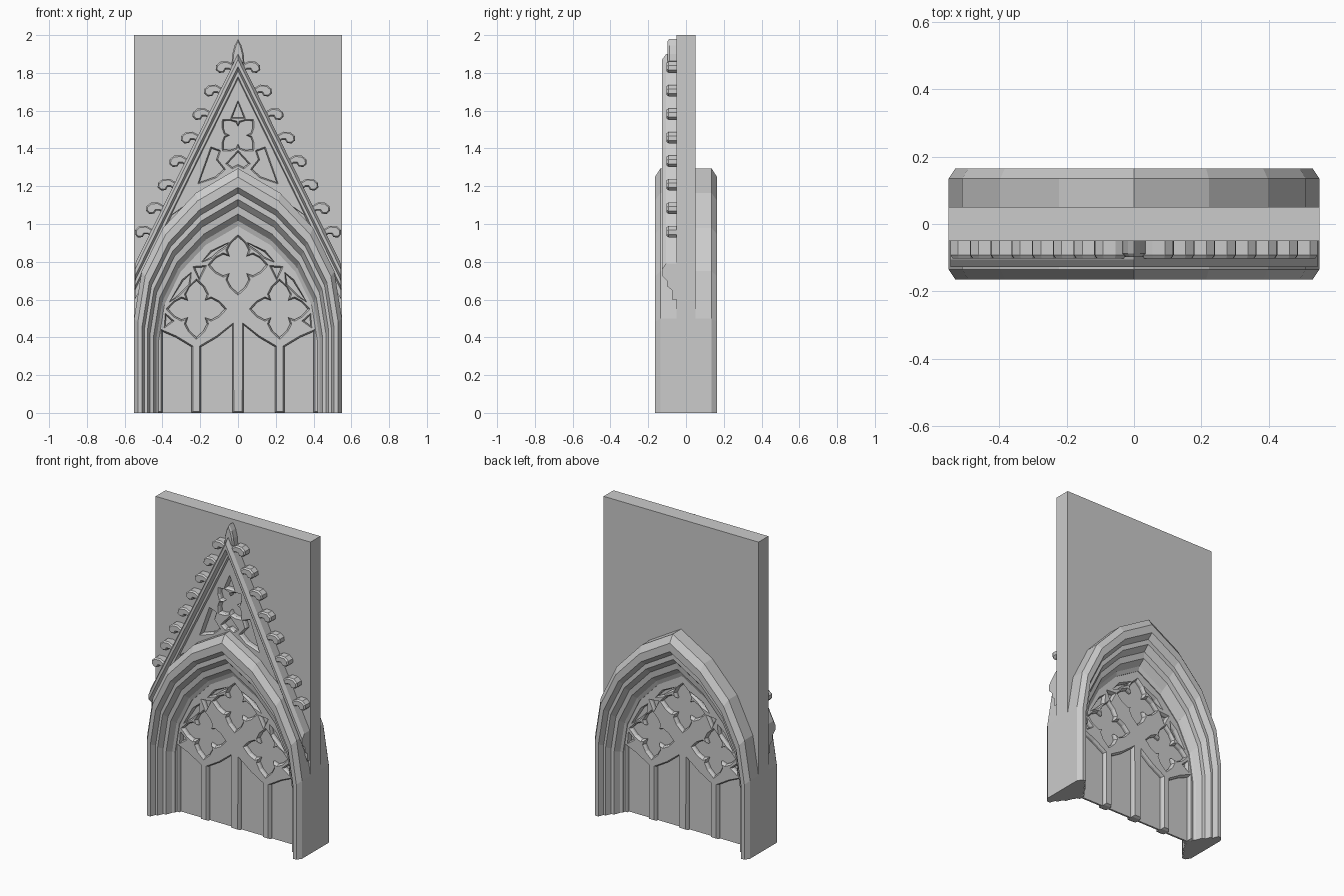
import bpy, bmesh
from mathutils import Vector

if "Cube" in bpy.data.objects:
    bpy.data.objects.remove(bpy.data.objects["Cube"])


def finish(name, bm):
    bmesh.ops.recalc_face_normals(bm, faces=bm.faces[:])
    me = bpy.data.meshes.new(name)
    bm.to_mesh(me)
    bm.free()
    ob = bpy.data.objects.new(name, me)
    bpy.context.collection.objects.link(ob)
    return ob


def area(p):
    return sum(a[0] * b[1] - b[0] * a[1] for a, b in zip(p, p[1:] + p[:1]))


def inset(p, e):
    """Move a loop towards its left-hand (solid) side with limited mitres."""
    out = []
    for i in range(len(p)):
        a, b, c = (Vector(p[j % len(p)]) for j in (i - 1, i, i + 1))
        d1, d2 = (b - a).normalized(), (c - b).normalized()
        n1, n2 = Vector((-d1.y, d1.x)), Vector((-d2.y, d2.x))
        q = b + (n1 + n2) * (e / max(0.5, 1 + n1.dot(n2)))
        out.append((q.x, q.y))
    return out


def plate(name, outer, holes, front, back, e=0.0, d=0.0, both=False):
    """Flat XZ plate with holes; chamfer e wide, d deep on the front (and back)."""
    bm = bmesh.new()
    front_edges, back_edges = [], []
    for k, loop in enumerate([outer] + holes):
        if (area(loop) > 0) != (k == 0):
            loop = loop[::-1]
        small = inset(loop, e) if e else loop
        layers = [(loop, front + d)]
        if e:
            layers.insert(0, (small, front))
        layers.append((loop, back - d if both else back))
        if e and both:
            layers.append((small, back))
        rings = [[bm.verts.new((x, y, z)) for x, z in pts] for pts, y in layers]
        n = len(loop)
        for r, s in zip(rings, rings[1:]):
            for i in range(n):
                j = (i + 1) % n
                bm.faces.new((r[i], r[j], s[j], s[i]))
        for ring, store in ((rings[0], front_edges), (rings[-1], back_edges)):
            store += [bm.edges.get((ring[i], ring[(i + 1) % n])) for i in range(n)]
    for edges, ny in ((front_edges, -1), (back_edges, 1)):
        bmesh.ops.triangle_fill(bm, use_beauty=True, edges=edges, normal=(0, ny, 0))
    return finish(name, bm)


def sweep(name, rails):
    """Closed profile: each rail is the path of one profile point."""
    bm = bmesh.new()
    v = [[bm.verts.new(p) for p in rail] for rail in rails]
    for a, b in zip(v, v[1:] + v[:1]):
        for i in range(len(a) - 1):
            bm.faces.new((a[i], a[i + 1], b[i + 1], b[i]))
    bm.faces.new([r[0] for r in v])
    bm.faces.new([r[-1] for r in v])
    return finish(name, bm)


def mirror(p, s=-1):
    return [(s * x, z) for x, z in p]


def arch(w):
    """Pointed arch line with half width w, right foot to left foot."""
    half = [(.55, 0), (.55, .5), (.51, .75), (.397, .98), (.222, 1.165)]
    pts = half + [(0, 1.295)] + mirror(half)[::-1]
    return [(x * w / .55, z * w / .55) for x, z in pts]


def quatrefoil(cx, cz, s, diagonal=False):
    lobe = [(.078, -.056), (.115, -.037), (.15, 0), (.115, .037), (.078, .056), (.045, .045)]
    pts = []
    for q in range(4):
        for x, z in lobe:
            for _ in range(q):
                x, z = -z, x
            if diagonal:
                x, z = (x - z) * .7071, (x + z) * .7071
            pts.append((cx + x * s, cz + z * s))
    return pts


# wall with arched opening
plate("wall", [(-.55, 0), (-.55, 2), (.55, 2), (.55, 0)] + arch(.49), [], -.05, .05)

# stepped arch moulding, the same on both faces
steps = [(.55, .135), (.53, .165), (.507, .165), (.494, .13), (.48, .13),
         (.465, .095), (.447, .09), (.432, .05), (.42, .04)]
profile = [(w, -y) for w, y in steps] + [(w, y) for w, y in reversed(steps)]
sweep("arch_moulding", [[(x, y, z) for x, z in arch(w)] for w, y in profile])

# glazing behind the tracery
plate("window_pane", arch(.43), [], -.006, .006)

# window tracery: mullions, lancet heads and pierced spandrels
lights = [(-.40, 0), (-.40, .43), (-.33, .40), (-.247, .35), (-.247, 0),
          (-.195, 0), (-.195, .35), (-.11, .40), (-.03, .465), (-.03, 0)]
spandrels = [
    [(-.385, .46), (-.35, .487), (-.38, .515)],
    [(-.36, .59), (-.315, .625), (-.26, .68), (-.252, .735), (-.29, .70)],
    [(-.228, .768), (-.178, .772), (-.205, .715)],
    [(-.19, .80), (-.14, .825), (-.105, .857), (-.062, .885), (-.055, .897), (-.14, .852)],
]
holes = [quatrefoil(0, .783, 1), quatrefoil(-.22, .55, 1), quatrefoil(.22, .55, 1)]
holes += spandrels + [mirror(s) for s in spandrels]
plate("window_tracery", arch(.44) + lights + mirror(lights)[::-1], holes,
      -.035, .035, .008, .015, True)

# gable rails above the arch
rail = [(0, -.045), (0, -.105), (.03, -.127), (.065, -.127), (.09, -.1),
        (.12, -.1), (.14, -.075), (.19, -.075), (.19, -.045)]
sweep("gable_rails", [[(-.545, y, .79 - s), (0, y, 1.9 - s), (.545, y, .79 - s)]
                      for s, y in rail])

# pierced gable panel
side = [(-.205, 1.22), (-.14, 1.40), (-.10, 1.385), (-.115, 1.34), (-.075, 1.29), (-.12, 1.25)]
plate("gable_tracery", [(0, 1.78), (.36, 1.04), (.2, 1.15), (0, 1.25), (-.2, 1.15), (-.36, 1.04)],
      [[(0, 1.645), (-.03, 1.565), (.03, 1.565)], quatrefoil(0, 1.47, .72, True),
       [(0, 1.38), (-.055, 1.32), (-.03, 1.30), (0, 1.315), (.03, 1.30), (.055, 1.32)],
       side, mirror(side)], -.085, -.045, .007, .012)

# crockets climbing both gable edges
leaf = [(-.05, -.03), (-.022, -.012), (-.005, -.012), (.005, -.028), (.03, -.03), (.048, -.014),
        (.046, .01), (.022, .03), (-.015, .032), (-.05, .012)]
for i in range(8):
    cx, cz = .07 + .0615 * i, 1.83 - .1245 * i
    pts = [(min(cx + x, .545), cz + z) for x, z in leaf]
    for s, label in ((1, "right"), (-1, "left")):
        plate(f"crocket_{label}_{i + 1}", mirror(pts, s), [], -.102, -.045, .007, .01)

# finial
tip = [(.034, 1.85), (.03, 1.90), (.018, 1.945)]
plate("finial", tip + [(0, 1.98)] + mirror(tip)[::-1], [], -.098, -.045, .007, .01)
